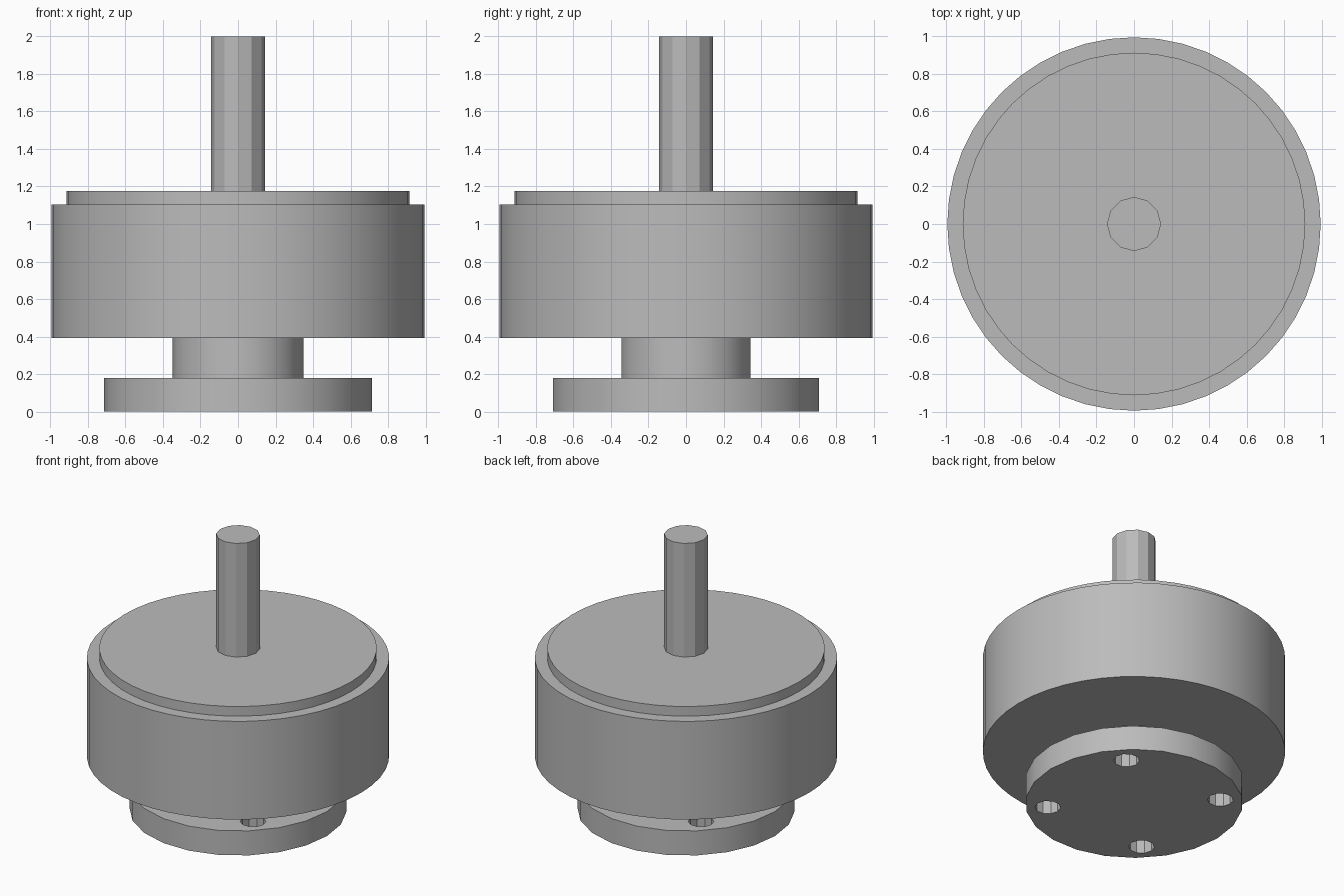
import bpy, math

old = bpy.data.objects.get("Cube")
if old:
    bpy.data.objects.remove(old, do_unlink=True)

# Plain metal colour
metal = bpy.data.materials.new("grey_metal")
metal.use_nodes = True
metal.diffuse_color = (0.5, 0.5, 0.5, 1)
metal.node_tree.nodes["Principled BSDF"].inputs["Base Color"].default_value = (0.5, 0.5, 0.5, 1)


def disc(name, radius, bottom, top, sides, x=0, y=0):
    """Upright cylinder with its first corner on +x."""
    bpy.ops.mesh.primitive_cylinder_add(
        vertices=sides, radius=radius, depth=top - bottom,
        location=(x, y, (bottom + top) / 2), rotation=(0, 0, math.pi / 2))
    ob = bpy.context.object
    ob.name = name
    ob.data.materials.append(metal)
    return ob


def activate(ob):
    bpy.ops.object.select_all(action='DESELECT')
    ob.select_set(True)
    bpy.context.view_layer.objects.active = ob


# Turned parts, from the bottom up
plate = disc("mounting_plate", 0.715, 0, 0.178, 22)
parts = [
    plate,
    disc("neck", 0.35, 0.178, 0.392, 18),
    disc("motor_body", 0.995, 0.392, 1.105, 48),
    disc("top_cap", 0.913, 1.105, 1.175, 48),
    disc("shaft", 0.144, 1.175, 2, 12),
]

# Four screw holes through the plate
for i in range(4):
    a = math.radians(45 + 90 * i)
    cutter = disc("hole_cutter", 0.085, -0.1, 0.3, 10, 0.57 * math.cos(a), 0.57 * math.sin(a))
    cutter.hide_render = True
    activate(plate)
    cut = plate.modifiers.new("screw_hole", 'BOOLEAN')
    cut.operation = 'DIFFERENCE'
    cut.solver = 'EXACT'
    cut.object = cutter
    bpy.ops.object.modifier_apply(modifier=cut.name)
    bpy.data.objects.remove(cutter, do_unlink=True)

# Smooth sides with crisp rims
for ob in parts:
    activate(ob)
    bpy.ops.object.shade_smooth_by_angle(angle=math.radians(29))
